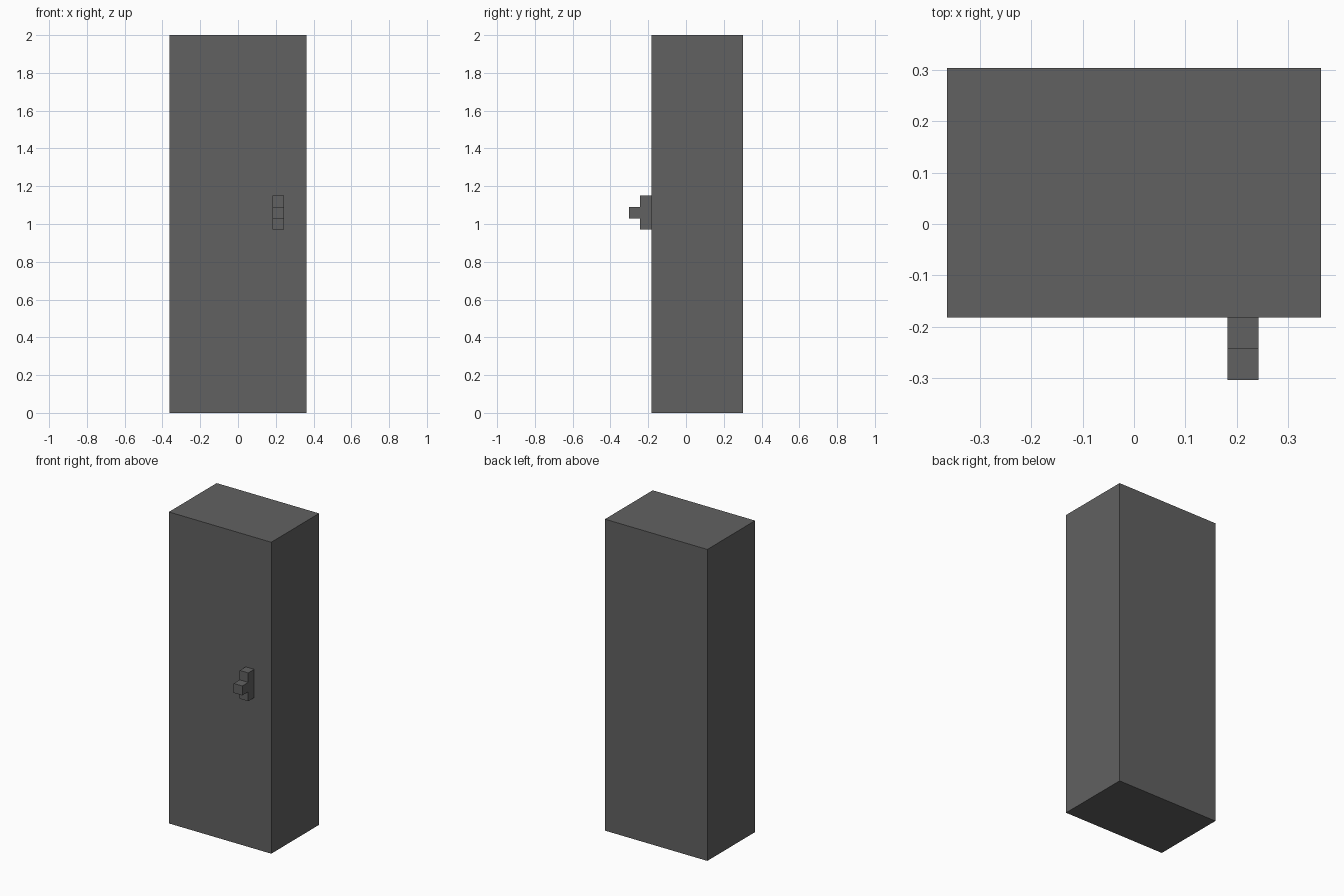
import bpy

if "Cube" in bpy.data.objects:
    bpy.data.objects.remove(bpy.data.objects["Cube"])

U = 2 / 33  # block unit: the cabinet is 33 units tall

grey = bpy.data.materials.new("dark grey")
grey.diffuse_color = (0.12, 0.12, 0.12, 1)
grey.use_nodes = True
grey.node_tree.nodes["Principled BSDF"].inputs["Base Color"].default_value = grey.diffuse_color


def box(name, lo, hi):
    """Axis-aligned box between two corners given in block units."""
    bpy.ops.mesh.primitive_cube_add(size=1)
    ob = bpy.context.object
    ob.name = name
    for v in ob.data.vertices:
        v.co = [U * (a if c < 0 else b) for c, a, b in zip(v.co, lo, hi)]
    ob.data.materials.append(grey)
    return ob


# tall cabinet body
box("cabinet_body", (-6, -3, 0), (6, 5, 33))
# upright handle plate on the front, with a small knob
box("handle_plate", (3, -4, 16), (4, -3, 19))
box("handle_knob", (3, -5, 17), (4, -4, 18))
